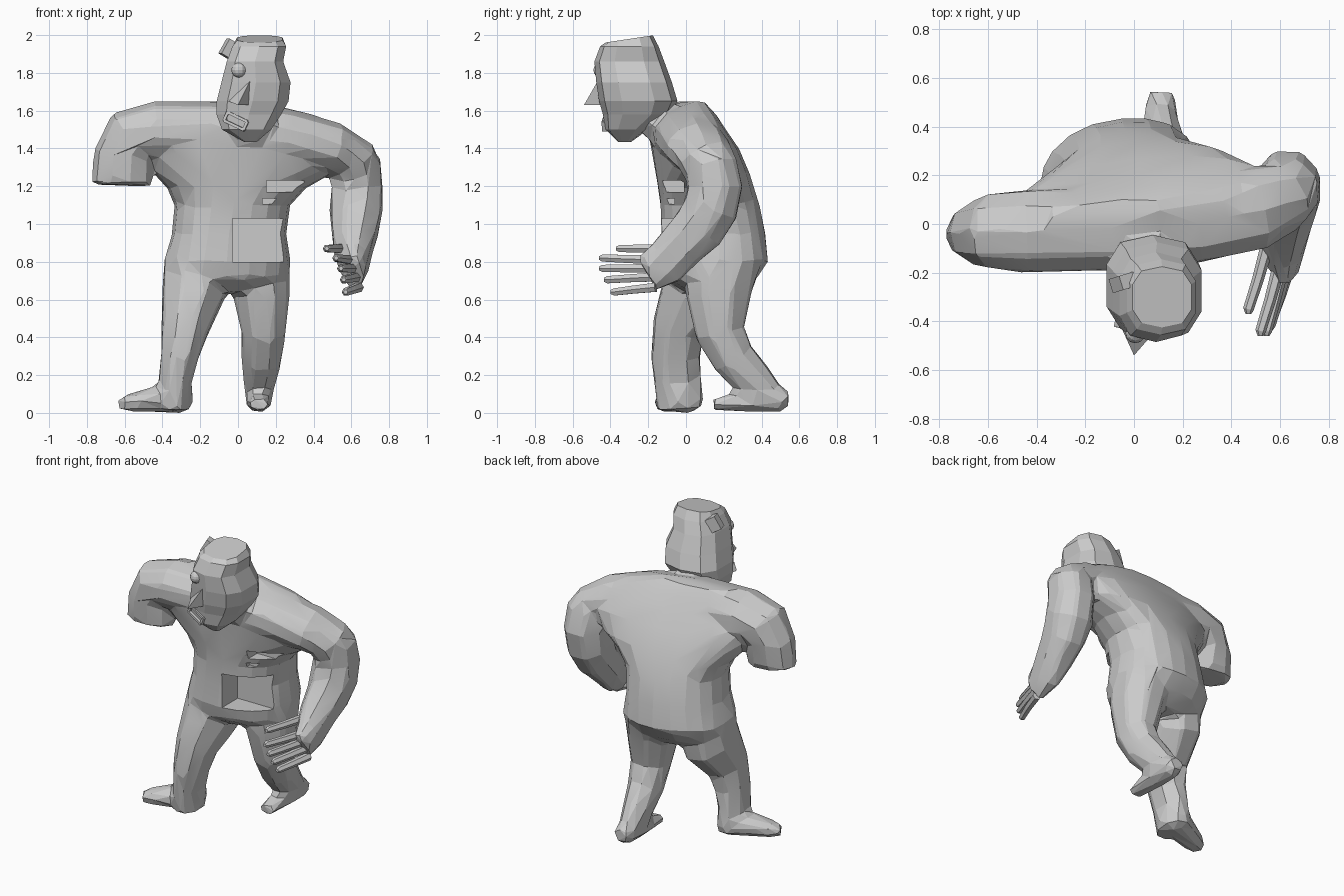
import bpy, bmesh, math
from mathutils import Vector, Matrix

if "Cube" in bpy.data.objects:
    bpy.data.objects.remove(bpy.data.objects["Cube"])


def skin(name, rings):
    """Skin a list of equal-length vertex rings and cap both ends."""
    bm = bmesh.new()
    vs = [[bm.verts.new(p) for p in r] for r in rings]
    n = len(vs[0])
    for a, b in zip(vs, vs[1:]):
        for i in range(n):
            j = (i + 1) % n
            bm.faces.new((a[i], a[j], b[j], b[i]))
    bm.faces.new(vs[0][::-1])
    bm.faces.new(vs[-1])
    bmesh.ops.recalc_face_normals(bm, faces=bm.faces)
    return finish(name, bm)


def finish(name, bm):
    me = bpy.data.meshes.new(name)
    bm.to_mesh(me)
    bm.free()
    ob = bpy.data.objects.new(name, me)
    bpy.context.collection.objects.link(ob)
    return ob


def tube(name, pts, ref, n=8):
    """Sweep: each point is x, y, z, radius along ref, radius across."""
    ref, c, rings = Vector(ref), [Vector(p[:3]) for p in pts], []
    k = 1 / math.cos(math.pi / n)
    for i, p in enumerate(pts):
        t = (c[min(i + 1, len(c) - 1)] - c[max(i - 1, 0)]).normalized()
        u = (ref - t * ref.dot(t)).normalized()
        v = t.cross(u)
        ang = [2 * math.pi * (j + .5) / n for j in range(n)]
        rings.append([c[i] + u * p[3] * k * math.cos(a) + v * p[4] * k * math.sin(a) for a in ang])
    return skin(name, rings)


def stack(name, levels, n, twist=0, power=.8, phase=0):
    """Horizontal rounded slices: z, x0, x1, y0, y1."""
    rings = []
    for z, x0, x1, y0, y1 in levels:
        ring = []
        for j in range(n):
            a = 2 * math.pi * (j + phase) / n
            co, si = math.cos(a), math.sin(a)
            dx = math.copysign(abs(co) ** power, co) * (x1 - x0) / 2
            dy = math.copysign(abs(si) ** power, si) * (y1 - y0) / 2
            ring.append(((x0 + x1) / 2 + dx, (y0 + y1) / 2 + dy + twist * dx, z))
        rings.append(ring)
    return skin(name, rings)


def box(name, loc, size, rot=(0, 0, 0)):
    bm = bmesh.new()
    bmesh.ops.create_cube(bm, size=1, matrix=Matrix.Diagonal((*size, 1)))
    ob = finish(name, bm)
    ob.location, ob.rotation_euler = loc, rot
    return ob


def hull(name, pts):
    bm = bmesh.new()
    for p in pts:
        bm.verts.new(p)
    bmesh.ops.convex_hull(bm, input=bm.verts)
    return finish(name, bm)


def modify(ob, kind, **props):
    mod = ob.modifiers.new(kind, kind)
    for k, v in props.items():
        setattr(mod, k, v)
    bpy.context.view_layer.objects.active = ob
    bpy.ops.object.modifier_apply(modifier=mod.name)


# stooped torso
torso = stack("body", [
    (.64, -.27, .18, 0, .28), (.71, -.38, .27, -.11, .37), (.80, -.395, .28, -.135, .435),
    (.95, -.35, .255, -.13, .42), (1.10, -.335, .275, -.135, .39), (1.19, -.375, .36, -.145, .36),
    (1.27, -.45, .50, -.155, .33), (1.40, -.54, .6, -.175, .27), (1.50, -.52, .56, -.18, .20),
    (1.58, -.48, .40, -.13, .15), (1.65, -.36, .12, 0, .09)], 20, twist=.1, power=.87)

# shoulder bar ending in the cut-off arm
bar = tube("shoulders", [
    (-.615, -.04, 1.205, .115, .16), (-.61, -.035, 1.36, .135, .15), (-.575, -.03, 1.46, .155, .15),
    (-.43, -.03, 1.495, .17, .15), (-.1, -.02, 1.495, .17, .145), (.25, .01, 1.46, .17, .145),
    (.5, .06, 1.405, .165, .13), (.61, .11, 1.34, .145, .13), (.635, .15, 1.22, .13, .12)], (0, 1, 0), 10)

# full arm down to the palm
arm = tube("long_arm", [
    (.60, .12, 1.39, .1, .1), (.62, .135, 1.32, .135, .135), (.63, .155, 1.2, .135, .145),
    (.625, .13, 1.08, .14, .145), (.62, .07, .98, .125, .14), (.61, -.03, .88, .105, .125),
    (.615, -.11, .79, .08, .12), (.62, -.21, .735, .05, .1)], (1, 0, 0), 8)

# front leg with the foot turned out, trailing leg with the foot forward
legs = [
    tube("front_leg", [
        (-.215, .1, .82, .18, .17), (-.235, .07, .64, .2, .165), (-.28, -.04, .45, .14, .125),
        (-.31, -.055, .3, .13, .1), (-.33, -.045, .18, .125, .088), (-.34, -.03, .02, .12, .085)], (0, 1, 0)),
    tube("front_foot", [
        (-.26, .02, .07, .07, .06), (-.31, 0, .075, .1, .075), (-.42, -.05, .075, .09, .07),
        (-.56, -.105, .055, .07, .05), (-.625, -.13, .045, .045, .033)], (1, -2, 0)),
    tube("back_leg", [
        (.11, .2, .80, .16, .19), (.125, .17, .62, .15, .17), (.135, .18, .42, .115, .13),
        (.125, .25, .29, .105, .115), (.115, .35, .18, .085, .105), (.11, .43, .09, .068, .09)], (1, 0, 0)),
    tube("back_foot", [
        (.11, .545, .075, .05, .045), (.11, .49, .075, .065, .07), (.11, .36, .068, .068, .065),
        (.11, .23, .055, .06, .045), (.11, .14, .045, .05, .03)], (1, 0, 0))]

# neck, then fuse everything into one low-poly skin
neck = tube("neck", [(.06, -.2, 1.6, .12, .11), (.05, -.08, 1.5, .15, .12), (.05, 0, 1.4, .16, .14)], (1, 0, 0))
bpy.ops.object.select_all(action="DESELECT")
for ob in [torso, bar, arm, neck] + legs:
    ob.select_set(True)
bpy.context.view_layer.objects.active = torso
bpy.ops.object.join()
modify(torso, "REMESH", mode="VOXEL", voxel_size=.016)
modify(torso, "SMOOTH", factor=.5, iterations=16)
modify(torso, "DECIMATE", ratio=1100 / (2 * len(torso.data.polygons)))

# open belly pocket and chest slits cut into the front
for loc, size in (((.105, -.1, .915), (.27, .28, .23)), ((.25, -.12, 1.2), (.2, .22, .06)),
                  ((.19, -.14, 1.12), (.12, .16, .03))):
    cutter = box("cutter", loc, size)
    cutter.hide_render = True
    modify(torso, "BOOLEAN", operation="DIFFERENCE", object=cutter, solver="EXACT")
    bpy.data.objects.remove(cutter)
bpy.ops.object.select_all(action="DESELECT")
torso.select_set(True)
bpy.context.view_layer.objects.active = torso
bpy.ops.object.shade_smooth_by_angle(angle=math.radians(10))

# fingers: base x, base z, tip x, tip y, tip z
for i, (bx, bz, tx, ty, tz) in enumerate([
        (.60, .81, .52, -.46, .82), (.615, .765, .545, -.46, .765), (.63, .72, .56, -.435, .705),
        (.64, .665, .57, -.40, .64), (.55, .87, .47, -.37, .87)]):
    by = -.16 if i < 4 else -.08
    tube(f"finger_{i + 1}", [(bx, by, bz, .024, .024), ((bx + tx) / 2, (by + ty) / 2, (bz + tz) / 2, .021, .021),
                             (tx, ty + .02, tz, .019, .019), (tx, ty, tz, .01, .01)], (0, 0, 1), 6)

# head leaning forward, crown sloping to the front
head = stack("head", [
    (1.435, .03, .1, -.36, -.29), (1.50, -.09, .18, -.425, -.2), (1.58, -.12, .235, -.44, -.08),
    (1.65, -.12, .275, -.46, -.045), (1.75, -.095, .285, -.475, -.075), (1.86, -.065, .245, -.485, -.115),
    (1.94, -.035, .26, -.455, -.145), (1.98, -.01, .24, -.425, -.175)], 10, power=.74, phase=.5)
for v in head.data.vertices[-10:]:
    v.co.z += (v.co.y + .3) * .15

# face details
hull("nose", [(.07, -.46, 1.77), (-.05, -.43, 1.65), (.07, -.43, 1.63), (0, -.54, 1.63), (.03, -.38, 1.7)])
bm = bmesh.new()
bmesh.ops.create_uvsphere(bm, u_segments=12, v_segments=8, radius=.04,
                          matrix=Matrix.Translation((.005, -.45, 1.815)))
finish("eye", bm)
tilt = math.radians(25)
for s in (-1, 1):
    box("lip", (-.01 + s * .009, -.415, 1.545 + s * .022), (.12, .04, .015), (0, tilt, -.2))
    box("mouth_corner", (-.01 + s * .052, -.415 - s * .01, 1.545 - s * .024), (.015, .04, .05), (0, tilt, -.2))
box("ear", (-.045, -.24, 1.925), (.07, .06, .09), (0, math.radians(30), .3))
